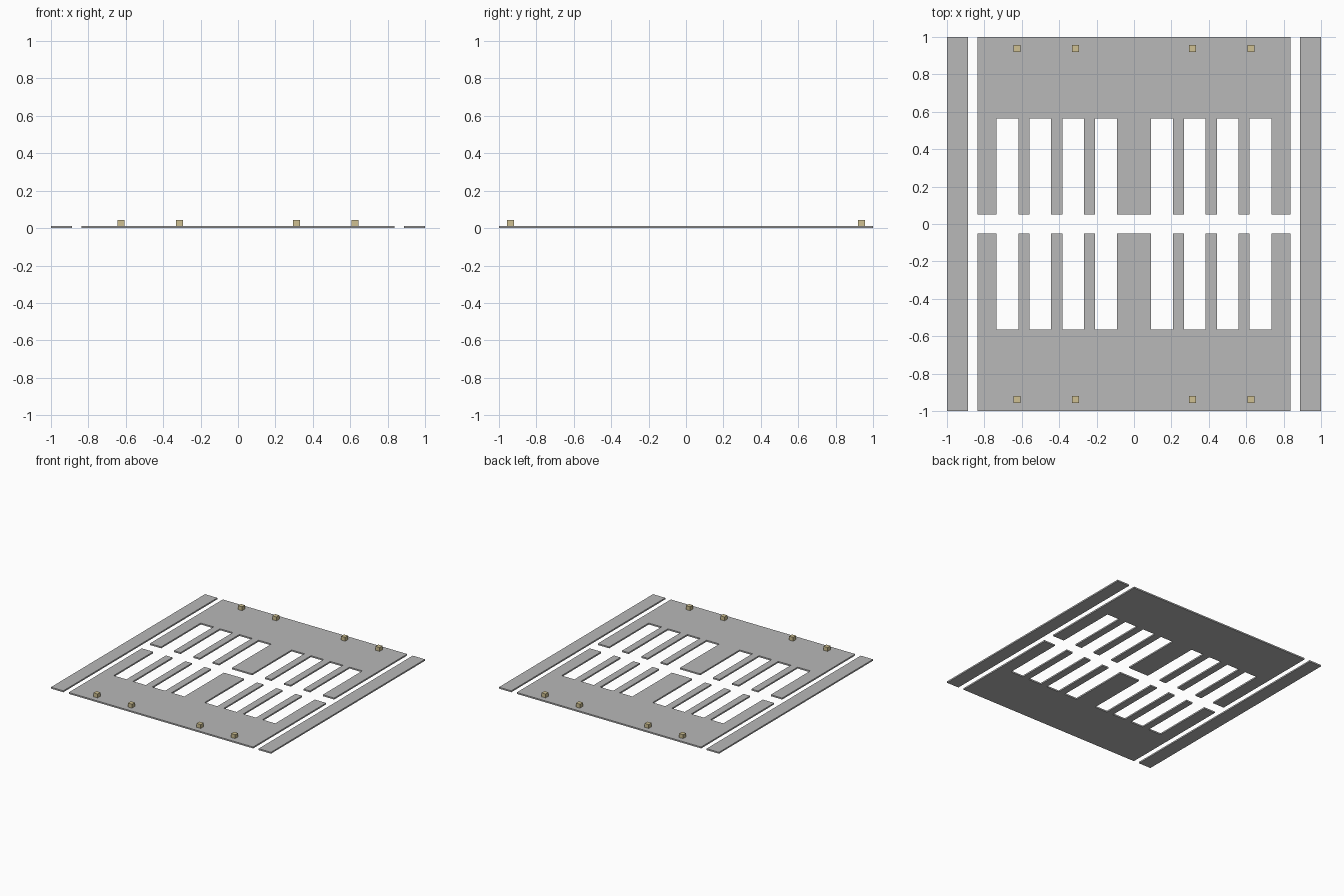
import bpy
import bmesh

cube = bpy.data.objects.get("Cube")
if cube:
    bpy.data.objects.remove(cube, do_unlink=True)

THICK = 0.012
SLOT_W, SLOT_PITCH, SLOT_FIRST = 0.116, 0.1755, 0.15
GAP, SLOT_END = 0.052, 0.565
PLATE_HALF = 0.838


def material(name, rgb):
    mat = bpy.data.materials.new(name)
    mat.use_nodes = True
    color = (*rgb, 1.0)
    mat.diffuse_color = color
    mat.node_tree.nodes["Principled BSDF"].inputs["Base Color"].default_value = color
    return mat


def prism(name, outline, z0, z1, mat):
    """Extrude a flat outline from z0 up to z1."""
    bm = bmesh.new()
    base = bm.faces.new([bm.verts.new((x, y, z0)) for x, y in outline])
    top = bmesh.ops.extrude_face_region(bm, geom=[base], use_keep_orig=True)["geom"]
    for v in top:
        if isinstance(v, bmesh.types.BMVert):
            v.co.z = z1
    bmesh.ops.recalc_face_normals(bm, faces=bm.faces)
    mesh = bpy.data.meshes.new(name)
    bm.to_mesh(mesh)
    bm.free()
    mesh.materials.append(mat)
    obj = bpy.data.objects.new(name, mesh)
    bpy.context.collection.objects.link(obj)
    return obj


def rect(x0, x1, y0, y1):
    return [(x0, y0), (x1, y0), (x1, y1), (x0, y1)]


grey = material("concrete grey", (0.48, 0.48, 0.48))
beige = material("beige", (0.62, 0.53, 0.29))

# Comb outline: slots open toward the central aisle
centers = [SLOT_FIRST + SLOT_PITCH * i for i in range(4)]
comb = [(-PLATE_HALF, GAP)]
for c in sorted([-c for c in centers] + centers):
    a, b = c - SLOT_W / 2, c + SLOT_W / 2
    comb += [(a, GAP), (a, SLOT_END), (b, SLOT_END), (b, GAP)]
comb += [(PLATE_HALF, GAP), (PLATE_HALF, 1), (-PLATE_HALF, 1)]

# Slotted plates and the marker blocks along their outer edges
for side, sy in (("back", 1), ("front", -1)):
    prism(f"{side}_slotted_plate", [(x, y * sy) for x, y in comb], 0, THICK, grey)
    for i, x in enumerate((-0.625, -0.3125, 0.3125, 0.625)):
        y, h = 0.938 * sy, 0.0185
        prism(f"{side}_block_{i + 1}", rect(x - h, x + h, y - h, y + h),
              THICK - 0.002, 0.044, beige)

# Long strips down both sides
for side, sx in (("left", 1), ("right", -1)):
    prism(f"{side}_strip", [(x * sx, y) for x, y in rect(0.888, 1, -1, 1)], 0, THICK, grey)
